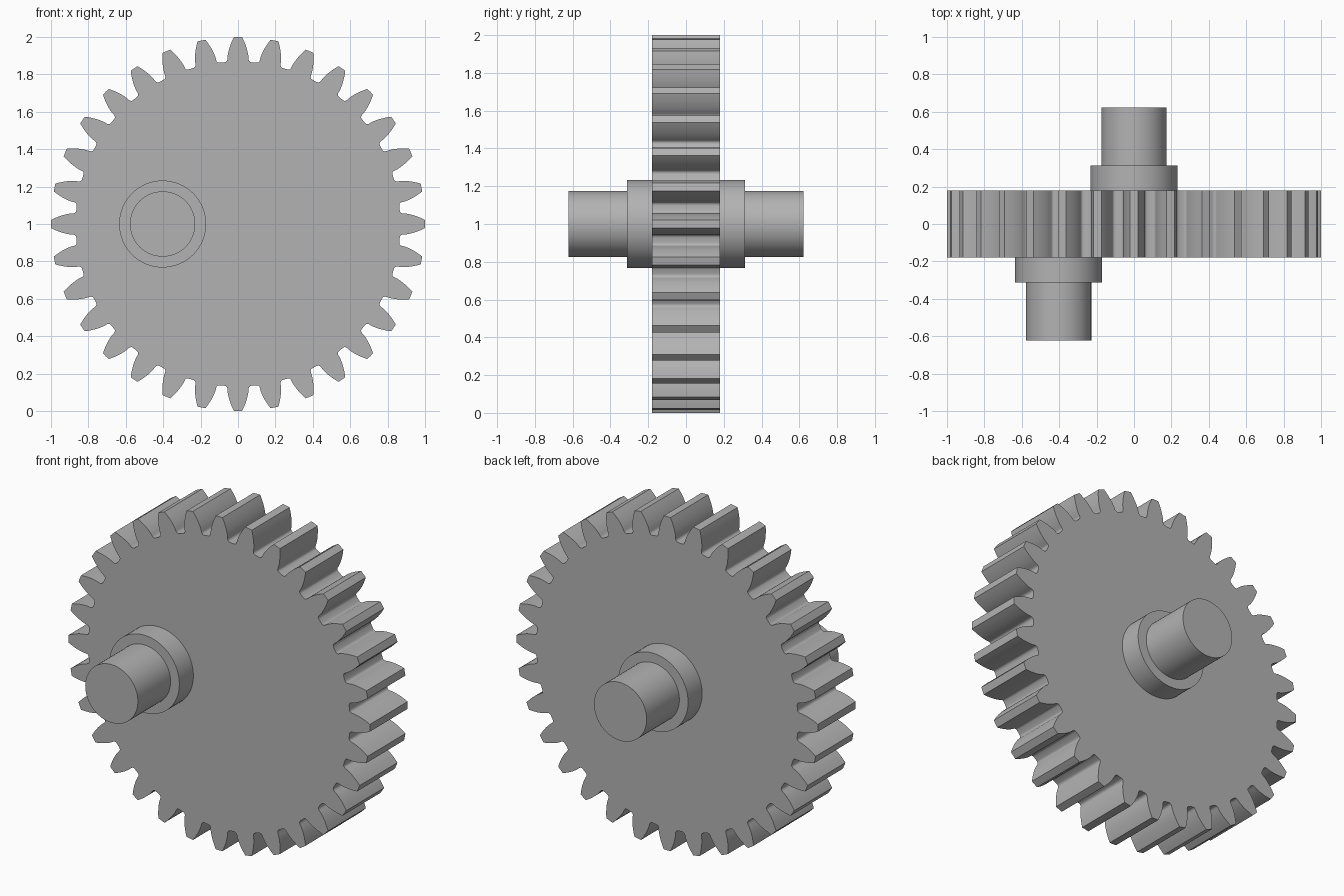
import bpy, bmesh
from math import pi, sin, cos, tan, acos, radians, sqrt

if "Cube" in bpy.data.objects:
    bpy.data.objects.remove(bpy.data.objects["Cube"], do_unlink=True)

# One plain steel colour
steel = bpy.data.materials.new("steel_grey")
steel.use_nodes = True
GREY = (0.45, 0.45, 0.45, 1.0)
steel.diffuse_color = GREY
steel.node_tree.nodes["Principled BSDF"].inputs["Base Color"].default_value = GREY

TEETH = 32
TIP = 1.0
MODULE = 2 * TIP / (TEETH + 2)
PITCH = MODULE * TEETH / 2
ROOT = PITCH - 1.25 * MODULE
PRESSURE = radians(20)
BASE = PITCH * cos(PRESSURE)
HALF_WIDTH = 0.179
AXIS_Z = 1.0


def involute(a):
    return tan(a) - a


def half_angle(r):
    """Half the angle a tooth takes up at radius r."""
    a = acos(min(1.0, BASE / r))
    return pi / (2 * TEETH) + involute(PRESSURE) - involute(a)


def tooth_half():
    """(angle, radius) from the root fillet up the flank to the tip."""
    pts = []
    fillet = BASE - ROOT
    foot = half_angle(BASE)
    for i in range(5):
        t = i / 4 * pi / 2
        pts.append((foot + fillet / BASE * (1 - sin(t)), BASE - fillet * cos(t)))
    for i in range(1, 8):
        r = BASE + (TIP - BASE) * i / 7
        pts.append((half_angle(r), r))
    return pts


def finish(obj):
    obj.data.materials.append(steel)
    bpy.ops.object.select_all(action='DESELECT')
    obj.select_set(True)
    bpy.context.view_layer.objects.active = obj
    bpy.ops.object.shade_smooth_by_angle(angle=radians(30))


def prism(name, outline, y0, y1):
    """Extrude an (x, z) outline from y0 to y1."""
    bm = bmesh.new()
    face = bm.faces.new([bm.verts.new((x, y0, z)) for x, z in outline])
    ext = bmesh.ops.extrude_face_region(bm, geom=[face])
    moved = [v for v in ext["geom"] if isinstance(v, bmesh.types.BMVert)]
    bmesh.ops.translate(bm, vec=(0, y1 - y0, 0), verts=moved)
    bmesh.ops.recalc_face_normals(bm, faces=bm.faces)
    mesh = bpy.data.meshes.new(name)
    bm.to_mesh(mesh)
    bm.free()
    obj = bpy.data.objects.new(name, mesh)
    bpy.context.collection.objects.link(obj)
    finish(obj)


def pin(name, x, side):
    """Stepped pin turned around the y direction: collar, then journal."""
    profile = [(0, 0.17), (0.2325, 0.17), (0.2325, 0.312),
               (0.1745, 0.312), (0.1745, 0.622), (0, 0.622)]
    segments = 64
    bm = bmesh.new()
    rings = []
    for r, y in profile:
        count = segments if r else 1
        rings.append([bm.verts.new((x + r * cos(2 * pi * i / segments), side * y,
                                    AXIS_Z + r * sin(2 * pi * i / segments)))
                      for i in range(count)])
    for a, b in zip(rings, rings[1:]):
        for i in range(segments):
            j = (i + 1) % segments
            loop = [a[i % len(a)], a[j % len(a)], b[j % len(b)], b[i % len(b)]]
            bm.faces.new(list(dict.fromkeys(loop)))
    bmesh.ops.recalc_face_normals(bm, faces=bm.faces)
    mesh = bpy.data.meshes.new(name)
    bm.to_mesh(mesh)
    bm.free()
    obj = bpy.data.objects.new(name, mesh)
    bpy.context.collection.objects.link(obj)
    finish(obj)


# Toothed wheel
half = tooth_half()
tooth = [(-a, r) for a, r in half] + [(0, TIP)] + [(a, r) for a, r in reversed(half)]
outline = []
for k in range(TEETH):
    centre = 2 * pi * k / TEETH
    outline += [(r * sin(centre + a), AXIS_Z + r * cos(centre + a)) for a, r in tooth]
prism("gear_wheel", outline, -HALF_WIDTH, HALF_WIDTH)

# Off-centre crank pin in front, central shaft behind
pin("front_crank_pin", -0.403, -1)
pin("rear_shaft", 0.0, 1)
